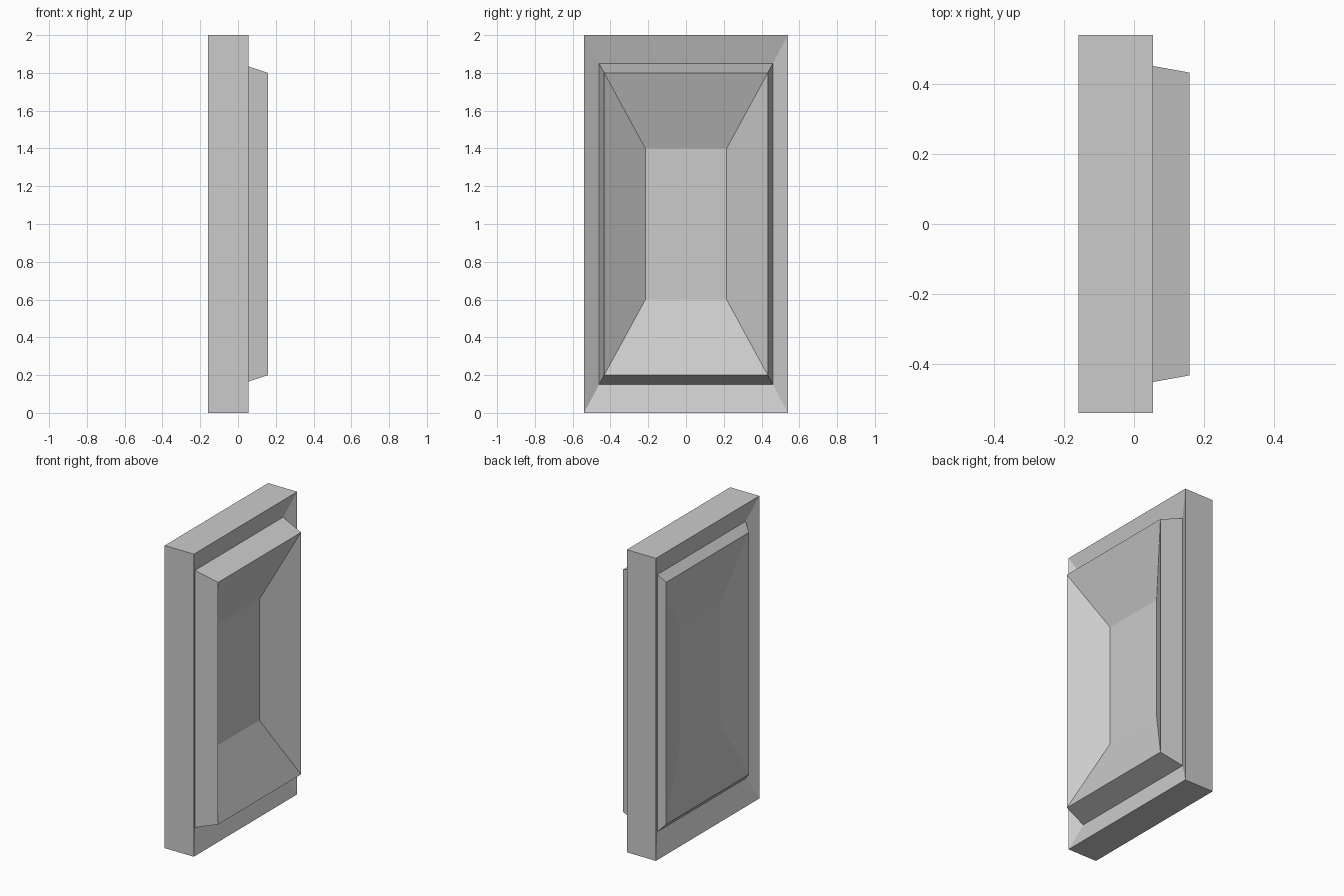
import bpy
import bmesh

if "Cube" in bpy.data.objects:
    bpy.data.objects.remove(bpy.data.objects["Cube"])

MID_Z = 1.0

# Rectangular rings from the back centre, round the frame, to the front centre:
# (x position, half width in y, half height in z)
RINGS = [
    (-0.10, 0.215, 0.40),   # back sunken centre
    (-0.158, 0.433, 0.80),  # back raised rim
    (-0.113, 0.46, 0.85),   # back groove
    (-0.158, 0.54, 1.00),   # frame back edge
    (0.055, 0.54, 1.00),    # frame front edge
    (0.008, 0.46, 0.85),    # front groove
    (0.158, 0.433, 0.80),   # front raised rim
    (0.005, 0.215, 0.40),   # front sunken centre
]


def add_ring(bm, x, half_y, half_z):
    corners = [(-1, -1), (1, -1), (1, 1), (-1, 1)]
    return [bm.verts.new((x, sy * half_y, MID_Z + sz * half_z)) for sy, sz in corners]


# Framed panel: bridge each ring to the next, then cap both centres
bm = bmesh.new()
rings = [add_ring(bm, *ring) for ring in RINGS]
for a, b in zip(rings, rings[1:]):
    for i in range(4):
        j = (i + 1) % 4
        bm.faces.new((a[i], a[j], b[j], b[i]))
bm.faces.new(rings[0][::-1])
bm.faces.new(rings[-1])
bmesh.ops.recalc_face_normals(bm, faces=bm.faces)

mesh = bpy.data.meshes.new("framed_panel")
bm.to_mesh(mesh)
bm.free()
panel = bpy.data.objects.new("framed_panel", mesh)
bpy.context.collection.objects.link(panel)
